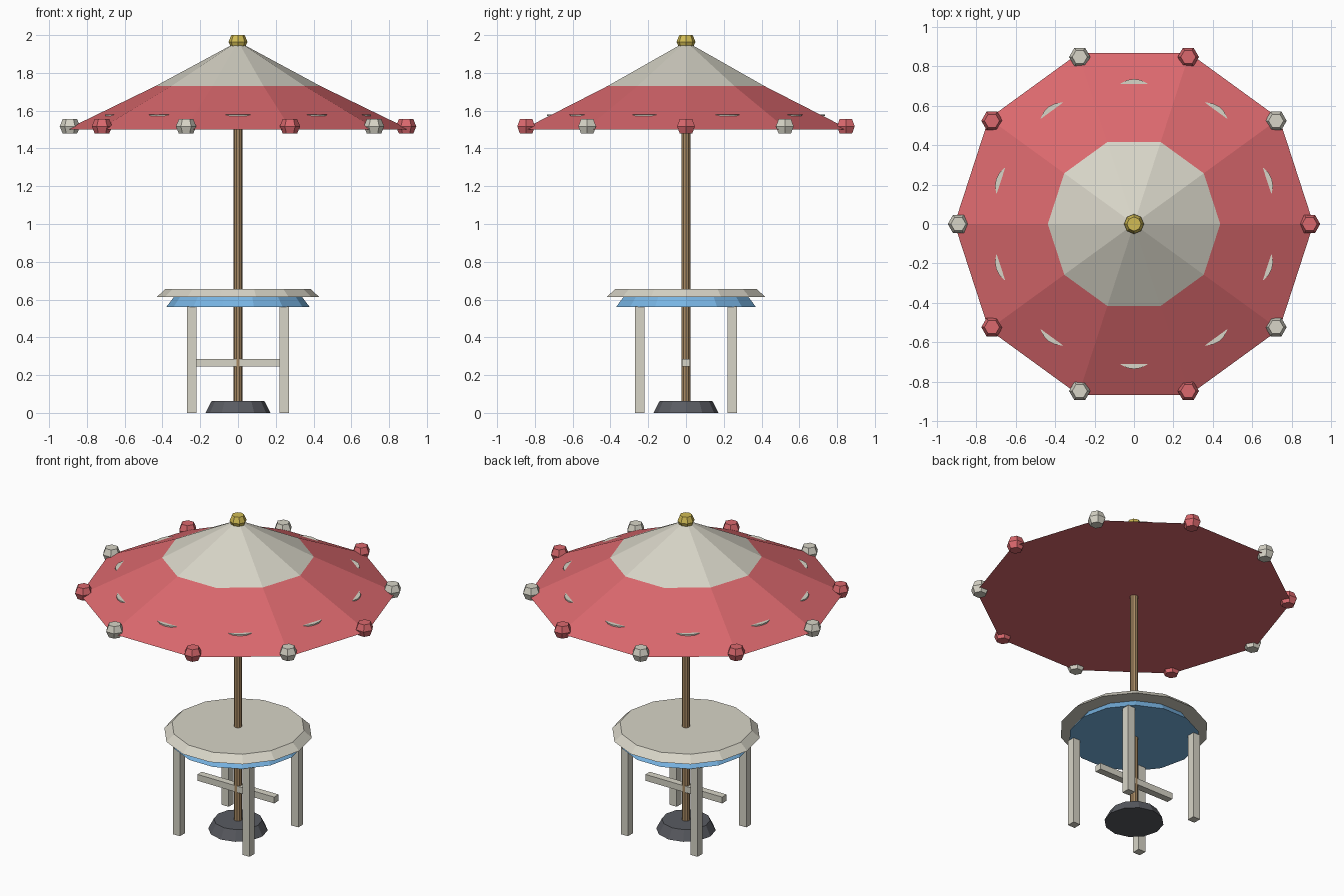
import bpy
import bmesh
from math import cos, sin, pi, radians

cube = bpy.data.objects.get("Cube")
if cube:
    bpy.data.objects.remove(cube, do_unlink=True)


def material(name, rgb):
    m = bpy.data.materials.new(name)
    m.use_nodes = True
    m.diffuse_color = (*rgb, 1)
    m.node_tree.nodes["Principled BSDF"].inputs["Base Color"].default_value = (*rgb, 1)
    return m


cream = material("cream", (0.68, 0.66, 0.57))
red = material("red", (0.71, 0.14, 0.155))
blue = material("blue", (0.19, 0.46, 0.77))
gold = material("gold", (0.64, 0.50, 0.09))
wood = material("wood", (0.40, 0.26, 0.13))
grey = material("dark grey", (0.10, 0.105, 0.12))


def finish(bm, name, mats, location=(0, 0, 0)):
    bmesh.ops.recalc_face_normals(bm, faces=bm.faces)
    mesh = bpy.data.meshes.new(name)
    bm.to_mesh(mesh)
    bm.free()
    for m in mats:
        mesh.materials.append(m)
    ob = bpy.data.objects.new(name, mesh)
    ob.location = location
    bpy.context.collection.objects.link(ob)
    return ob


def lathe(name, profile, sides, mats, location=(0, 0, 0), turn=0.0):
    """Stack of flat-sided rings from (radius, z) pairs, capped at both ends;
    each band takes the next material when several are given."""
    bm = bmesh.new()
    rings = [[bm.verts.new((r * cos(turn + 2 * pi * i / sides),
                            r * sin(turn + 2 * pi * i / sides), z))
              for i in range(sides)] for r, z in profile]
    for band, (low, high) in enumerate(zip(rings, rings[1:])):
        for i in range(sides):
            j = (i + 1) % sides
            f = bm.faces.new((low[i], low[j], high[j], high[i]))
            f.material_index = min(band, len(mats) - 1)
    bm.faces.new(rings[0][::-1])
    bm.faces.new(rings[-1]).material_index = len(mats) - 1
    return finish(bm, name, mats, location)


def box(name, size, location, mat):
    bm = bmesh.new()
    bmesh.ops.create_cube(bm, size=1)
    bmesh.ops.scale(bm, vec=size, verts=bm.verts)
    return finish(bm, name, [mat], location)


def bead(name, radius, sides, location, mat):
    """Ball with flattened poles."""
    k = radius * sin(pi / 4)
    return lathe(name, [(k, -k), (radius, 0), (k, k)], sides, [mat], location)


# Weighted foot and pole
lathe("base", [(0.172, 0), (0.14, 0.062)], 12, [grey])
lathe("pole", [(0.024, 0.03), (0.024, 1.52)], 10, [wood])

# Table
lathe("table_apron", [(0.38, 0.56), (0.34, 0.613)], 14, [blue])
lathe("table_top", [(0.43, 0.613), (0.385, 0.656)], 14, [cream])
for x, side in ((0.245, "left"), (-0.245, "right")):
    for y, end in ((-0.245, "front"), (0.245, "back")):
        box(f"{end}_{side}_leg", (0.05, 0.05, 0.562), (x, y, 0.281), cream)
box("stretcher", (0.54, 0.044, 0.04), (0, 0, 0.265), cream)

# Two-colour canopy and its finial
lathe("canopy", [(0.91, 1.5), (0.437, 1.73), (0.02, 1.955)], 10, [red, cream])
bead("finial", 0.05, 8, (0, 0, 1.9646), gold)

# Trim: beads on the corners, thin scallops showing through each panel
for i in range(10):
    a = radians(36 * i)
    bead(f"rim_bead_{i + 1}", 0.054, 6, (0.89 * cos(a), 0.89 * sin(a), 1.517),
         cream if i % 2 else red)
    b = a + radians(18)
    lathe(f"scallop_{i + 1}", [(0.11, -0.004), (0.11, 0.004)], 20, [cream],
          (0.625 * cos(b), 0.625 * sin(b), 1.576), b)
